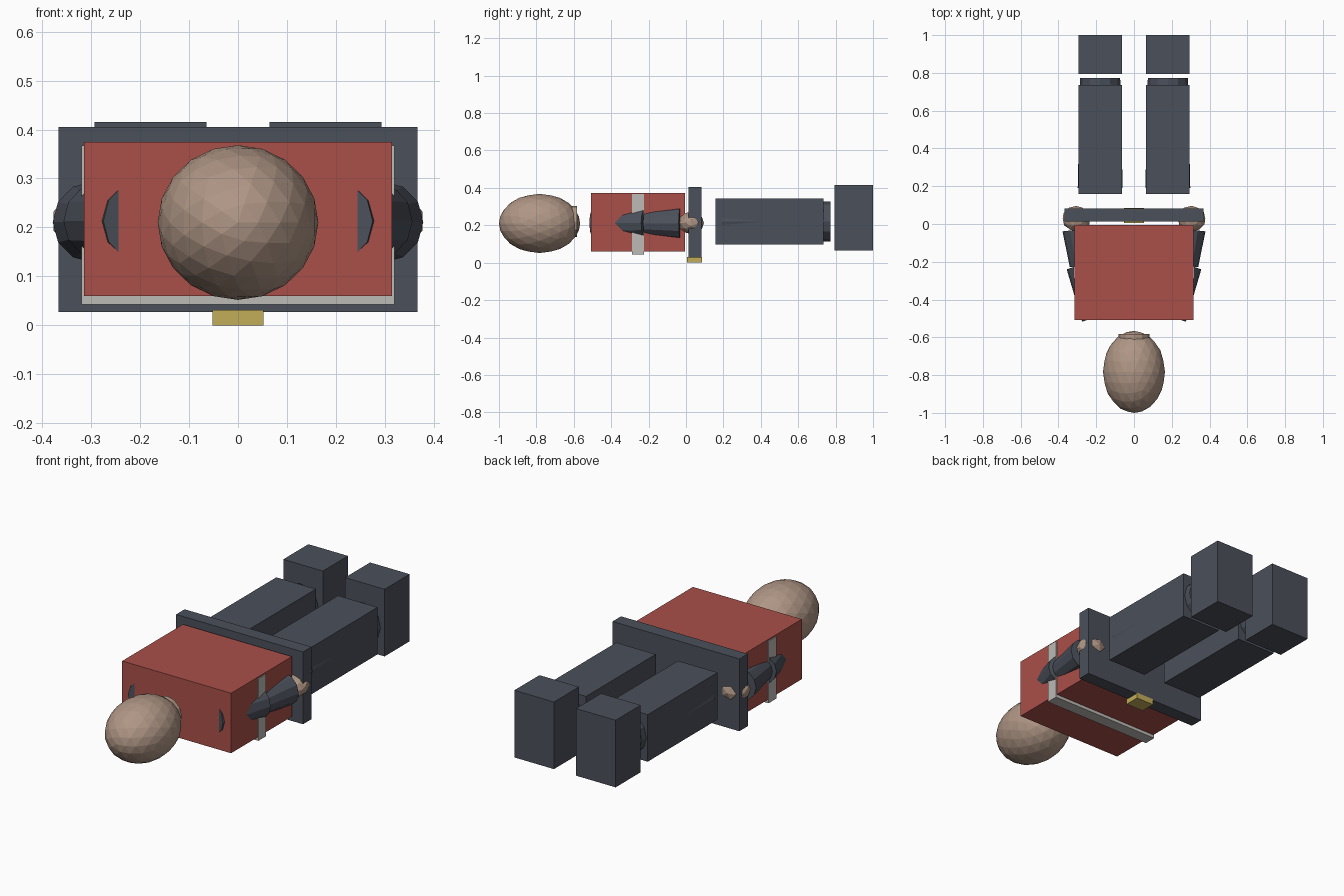
import bpy, bmesh
from mathutils import Vector, Matrix

cube = bpy.data.objects.get("Cube")
if cube:
    bpy.data.objects.remove(cube, do_unlink=True)


def material(name, rgb):
    m = bpy.data.materials.new(name)
    m.use_nodes = True
    m.diffuse_color = (*rgb, 1)
    m.node_tree.nodes["Principled BSDF"].inputs["Base Color"].default_value = (*rgb, 1)
    return m


SLATE = material("dark slate", (0.07, 0.08, 0.103))
RED = material("brick red", (0.40, 0.08, 0.068))
SKIN = material("skin", (0.43, 0.305, 0.235))
GOLD = material("gold", (0.54, 0.42, 0.10))
GREY = material("light grey", (0.51, 0.495, 0.465))


def finish(bm, name, mat):
    mesh = bpy.data.meshes.new(name)
    bm.to_mesh(mesh)
    bm.free()
    mesh.materials.append(mat)
    obj = bpy.data.objects.new(name, mesh)
    bpy.context.collection.objects.link(obj)
    return obj


def box(name, mat, low, high):
    low, high = Vector(low), Vector(high)
    bm = bmesh.new()
    bmesh.ops.create_cube(bm, size=1, matrix=Matrix.Translation((low + high) / 2)
                          @ Matrix.Diagonal((*(high - low), 1)))
    return finish(bm, name, mat)


def ball(name, mat, center, radii, detail):
    # Faceted ellipsoid with its pole along the body
    bm = bmesh.new()
    bmesh.ops.create_icosphere(bm, subdivisions=detail, radius=1,
                               matrix=Matrix.Rotation(1.5708, 4, 'X'))
    bmesh.ops.transform(bm, verts=bm.verts, matrix=Matrix.Translation(center)
                        @ Matrix.Diagonal((*radii, 1)))
    return finish(bm, name, mat)


def limb(name, mat, start, end, r1, r2):
    # Tapered twelve-sided tube between two points
    start, end = Vector(start), Vector(end)
    axis = end - start
    bm = bmesh.new()
    bmesh.ops.create_cone(bm, cap_ends=True, segments=12, radius1=r1, radius2=r2,
                          depth=axis.length,
                          matrix=Matrix.Translation((start + end) / 2)
                          @ axis.to_track_quat('Z', 'Y').to_matrix().to_4x4())
    return finish(bm, name, mat)


# Head and neck
ball("head", SKIN, (0, -0.783, 0.21), (0.164, 0.217, 0.158), 3)
limb("neck", SKIN, (0, -0.68, 0.22), (0, -0.582, 0.22), 0.083, 0.083)

# Torso, chest strap, belt and buckle
box("torso", RED, (-0.315, -0.507, 0.06), (0.315, -0.005, 0.374))
box("chest_strap", GREY, (-0.32, -0.289, 0.043), (0.32, -0.225, 0.367))
box("belt", SLATE, (-0.367, 0.013, 0.027), (0.367, 0.083, 0.405))
box("buckle", GOLD, (-0.052, 0.005, 0), (0.052, 0.086, 0.031))

# Arms and legs on both sides
for side, s in (("left", 1), ("right", -1)):
    limb(side + "_upper_arm", SLATE, (s * 0.194, -0.491, 0.213),
         (s * 0.282, -0.216, 0.213), 0.085, 0.078)
    limb(side + "_forearm", SLATE, (s * 0.275, -0.222, 0.211),
         (s * 0.296, -0.03, 0.211), 0.065, 0.083)
    ball(side + "_hand", SKIN, (s * 0.305, 0.028, 0.213), (0.076, 0.068, 0.061), 2)

    x1, x2 = sorted((s * 0.064, s * 0.293))
    box(side + "_trouser", SLATE, (x1, 0.158, 0.097), (x2, 0.735, 0.343))
    limb(side + "_leg", SLATE, (s * 0.179, 0.19, 0.22), (s * 0.179, 0.772, 0.22), 0.119, 0.106)
    box(side + "_boot", SLATE, (x1, 0.793, 0.064), (x2, 1.0, 0.415))
